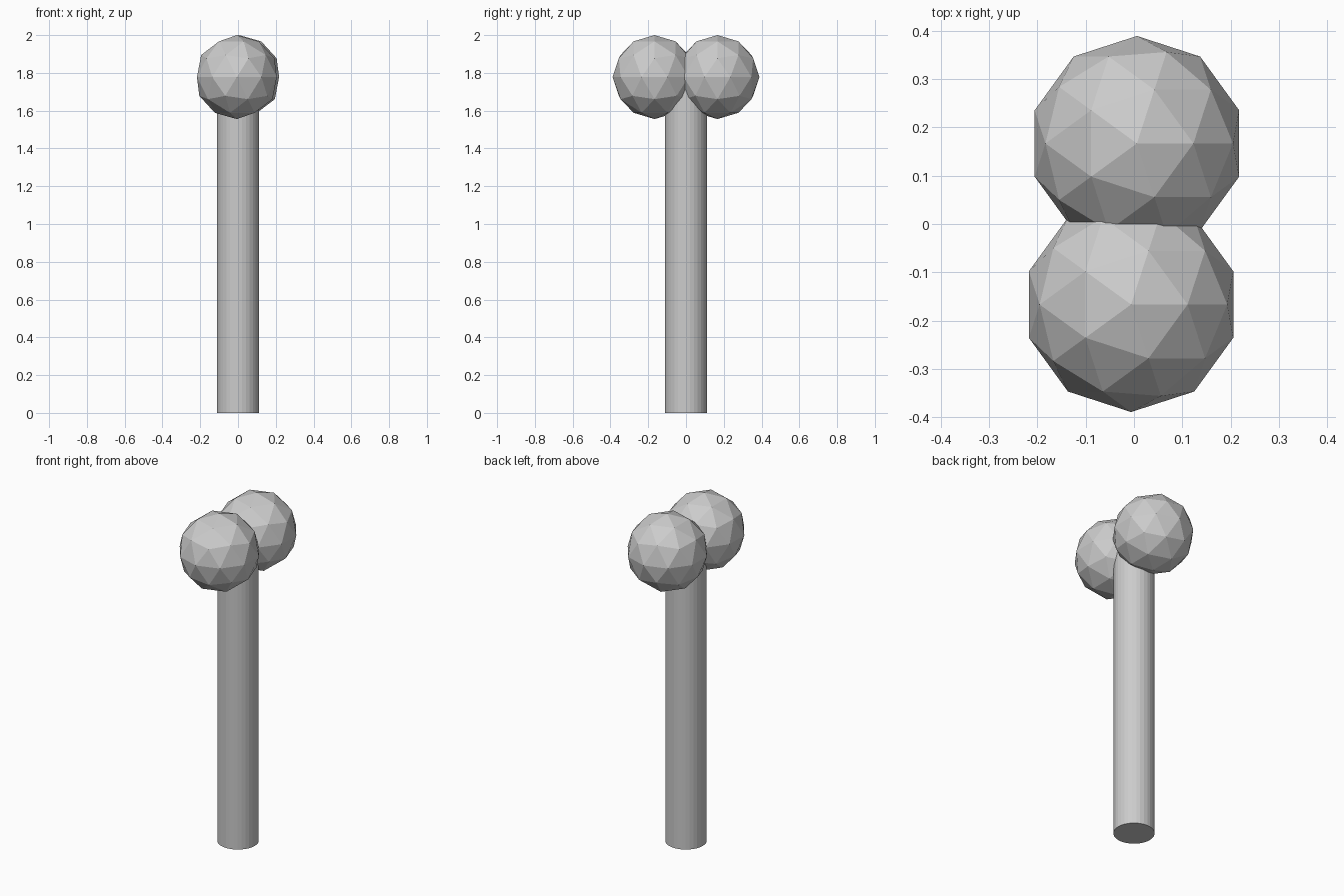
import bpy

if "Cube" in bpy.data.objects:
    bpy.data.objects.remove(bpy.data.objects["Cube"])

R = 2 / 9          # ball radius
H = 2 - R          # height of the ball centres

# Round shaft, its top hidden between the balls
bpy.ops.mesh.primitive_cylinder_add(vertices=32, radius=R / 2, depth=H, location=(0, 0, H / 2))
bpy.context.object.name = "shaft"

# Two faceted balls at the top, front and back
for name, s in (("back_ball", 1), ("front_ball", -1)):
    bpy.ops.mesh.primitive_ico_sphere_add(subdivisions=2, radius=R, location=(0.006 * s, 0.1665 * s, H))
    bpy.context.object.name = name
